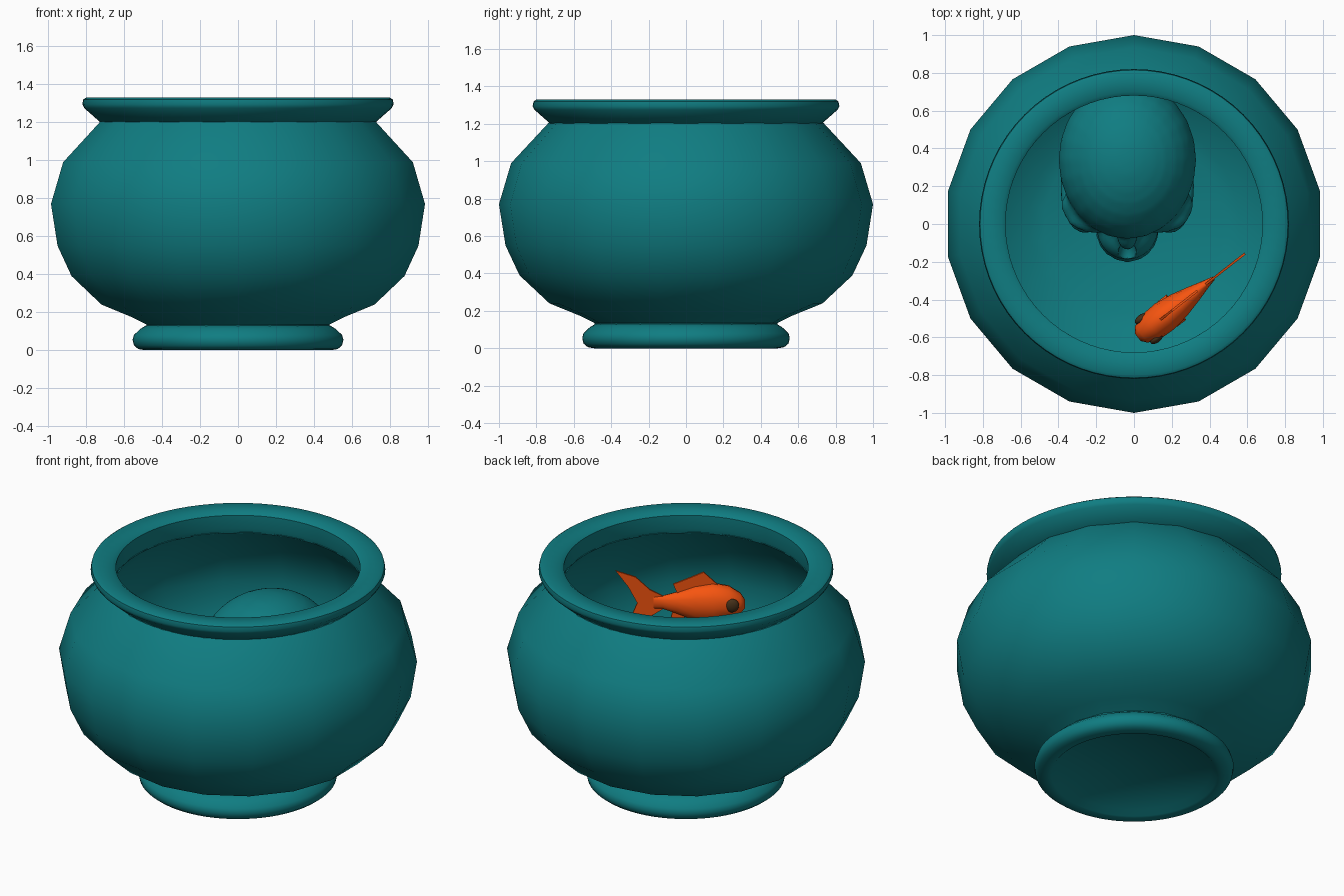
import bpy, bmesh
from math import sin, cos, pi, radians
from mathutils import Matrix, Vector

if "Cube" in bpy.data.objects:
    bpy.data.objects.remove(bpy.data.objects["Cube"])


def material(name, rgb):
    m = bpy.data.materials.new(name)
    m.diffuse_color = (*rgb, 1)
    m.use_nodes = True
    m.node_tree.nodes["Principled BSDF"].inputs["Base Color"].default_value = m.diffuse_color
    return m


TEAL = material("teal", (0.005, 0.205, 0.223))
ORANGE = material("orange", (0.93, 0.09, 0.005))
BROWN = material("dark_brown", (0.06, 0.03, 0.01))


def finish(name, bm, mat, angle=40, matrix=None):
    bmesh.ops.remove_doubles(bm, verts=bm.verts, dist=1e-5)
    bmesh.ops.recalc_face_normals(bm, faces=bm.faces)
    if matrix:
        bm.transform(matrix)
    me = bpy.data.meshes.new(name)
    bm.to_mesh(me)
    bm.free()
    me.shade_smooth()
    me.set_sharp_from_angle(angle=radians(angle))
    me.materials.append(mat)
    ob = bpy.data.objects.new(name, me)
    bpy.context.collection.objects.link(ob)
    return ob


def skin(bm, rings, wrap=False):
    n = len(rings[0])
    pairs = list(zip(rings, rings[1:])) + ([(rings[-1], rings[0])] if wrap else [])
    for a, b in pairs:
        for i in range(n):
            j = (i + 1) % n
            bm.faces.new((a[i], a[j], b[j], b[i]))


def lathe(name, profile, sides, mat, wrap=False):
    bm = bmesh.new()
    rings = [[bm.verts.new((r * cos(pi / 2 + 2 * pi * i / sides),
                            r * sin(pi / 2 + 2 * pi * i / sides), z))
              for i in range(sides)] for r, z in profile]
    skin(bm, rings, wrap)
    # close the centre of profiles that reach the axis
    bmesh.ops.remove_doubles(bm, verts=bm.verts, dist=1e-5)
    return finish(name, bm, mat)


def blob(bm, loc, size, u=24, v=16):
    bmesh.ops.create_uvsphere(bm, u_segments=u, v_segments=v, radius=1,
                              matrix=Matrix.LocRotScale(Vector(loc), None, Vector(size)))


# Bowl: faceted 18-sided wall, outside then inside
lathe("bowl_wall", [(0.48, 0.10), (0.49, 0.135), (0.57, 0.175), (0.73, 0.24), (0.89, 0.39),
                    (0.965, 0.55), (1.0, 0.77), (0.935, 0.99), (0.735, 1.205),
                    (0.69, 1.205), (0.905, 0.98), (0.97, 0.77), (0.935, 0.56),
                    (0.865, 0.41), (0.715, 0.27), (0.56, 0.20), (0.48, 0.165), (0, 0.155)],
      18, TEAL)

# Flared round rim
lathe("bowl_rim", [(0.725, 1.20), (0.81, 1.275), (0.82, 1.295), (0.815, 1.32), (0.80, 1.33),
                   (0.70, 1.325), (0.68, 1.31), (0.68, 1.23), (0.69, 1.195)],
      72, TEAL, wrap=True)

# Rounded foot with a hollow underside
lathe("bowl_foot", [(0, 0.13), (0.485, 0.13), (0.515, 0.112), (0.548, 0.08), (0.555, 0.055),
                    (0.548, 0.025), (0.525, 0.006), (0.49, 0), (0.46, 0.003), (0.43, 0.03),
                    (0, 0.05)], 72, TEAL)

# Skull: overlapping masses fused into one surface
SX = -0.035
bm = bmesh.new()
blob(bm, (SX, 0.34, 0.66), (0.365, 0.42, 0.335))        # cranium
blob(bm, (SX, 0.18, 0.66), (0.31, 0.22, 0.24))          # forehead
blob(bm, (SX, 0.12, 0.43), (0.26, 0.17, 0.20))          # face core
blob(bm, (SX, -0.05, 0.48), (0.055, 0.09, 0.12))        # nose bridge
blob(bm, (SX, -0.02, 0.30), (0.165, 0.17, 0.13))        # upper jaw
for s in (-1, 1):
    for x, y, z, a, b, c in ((0.16, 0.05, 0.575, 0.17, 0.10, 0.055),   # brow
                             (0.27, 0.10, 0.56, 0.08, 0.08, 0.07),     # outer brow
                             (0.22, 0.05, 0.37, 0.10, 0.10, 0.06),     # cheekbone
                             (0.31, 0.20, 0.39, 0.045, 0.18, 0.045),   # cheek arch
                             (0.30, 0.08, 0.46, 0.04, 0.06, 0.12)):    # socket side
        blob(bm, (SX + s * x, y, z), (a, b, c))
for i in range(9):                                      # teeth
    t = pi + pi * (i + 0.5) / 9
    blob(bm, (SX + 0.14 * cos(t), -0.03 + 0.145 * sin(t), 0.22), (0.03, 0.03, 0.065), 12, 8)
skull = finish("skull", bm, TEAL, 180)
fuse = skull.modifiers.new("fuse", 'REMESH')
fuse.mode = 'VOXEL'
fuse.voxel_size = 0.02
fuse.use_smooth_shade = True
soft = skull.modifiers.new("soften", 'SMOOTH')
soft.iterations = 3

# Eye sockets and nose opening
bm = bmesh.new()
for s in (-1, 1):
    blob(bm, (SX + s * 0.155, -0.04, 0.47), (0.10, 0.15, 0.08))
blob(bm, (SX, -0.17, 0.385), (0.05, 0.09, 0.065))
cutter = finish("socket_cutter", bm, TEAL, 180)
cutter.hide_render = True
cut = skull.modifiers.new("sockets", 'BOOLEAN')
cut.operation = 'DIFFERENCE'
cut.object = cutter
bpy.context.view_layer.objects.active = skull
skull.select_set(True)
for m in ("fuse", "soften", "sockets"):
    bpy.ops.object.modifier_apply(modifier=m)
bpy.data.objects.remove(cutter)

# Fish: local x runs from nose to tail
FISH = Matrix.Translation((0.02, -0.60, 0.86)) @ Matrix.Rotation(radians(38), 4, 'Z')
bm = bmesh.new()
rings = []
for x, h, w, z in ((0, 0.025, 0.025, -0.01), (0.025, 0.06, 0.055, -0.005), (0.09, 0.10, 0.08, 0),
                   (0.18, 0.12, 0.085, 0), (0.28, 0.105, 0.07, 0), (0.38, 0.065, 0.045, 0.005),
                   (0.46, 0.04, 0.022, 0.01), (0.51, 0.04, 0.01, 0.01)):
    rings.append([bm.verts.new((x, w * cos(pi * i / 6), z + h * sin(pi * i / 6)))
                  for i in range(12)])
skin(bm, rings)
bm.faces.new(rings[0])
bm.faces.new(rings[-1])
finish("fish_body", bm, ORANGE, 50, FISH)


def fin(name, outline, matrix=FISH):
    bm = bmesh.new()
    sides = [[bm.verts.new((x, y, z)) for x, z in outline] for y in (-0.006, 0.006)]
    skin(bm, sides)
    for s in sides:
        bm.faces.new(s)
    finish(name, bm, ORANGE, 40, matrix)


fin("tail_fin", [(0.45, 0.045), (0.53, 0.09), (0.61, 0.17), (0.72, 0.21), (0.65, 0.11),
                 (0.60, 0.01), (0.64, -0.09), (0.69, -0.18), (0.59, -0.14), (0.52, -0.07),
                 (0.45, -0.025)])
fin("dorsal_fin", [(0.13, 0.09), (0.19, 0.15), (0.23, 0.19), (0.30, 0.16), (0.40, 0.12),
                   (0.37, 0.05), (0.25, 0.08)])
fin("anal_fin", [(0.32, -0.06), (0.37, -0.13), (0.42, -0.12), (0.40, -0.03)])
for side, s in (("left", 1), ("right", -1)):
    place = FISH @ Matrix.Translation((0, s * 0.04, -0.08)) @ Matrix.Rotation(s * 0.4, 4, 'X')
    fin(side + "_belly_fin", [(0.15, 0), (0.20, -0.10), (0.26, -0.10), (0.22, 0)], place)
    bm = bmesh.new()
    blob(bm, (0.075, s * 0.066, 0.01), (0.04, 0.022, 0.04), 16, 10)
    finish(side + "_eye", bm, BROWN, 180, FISH)
